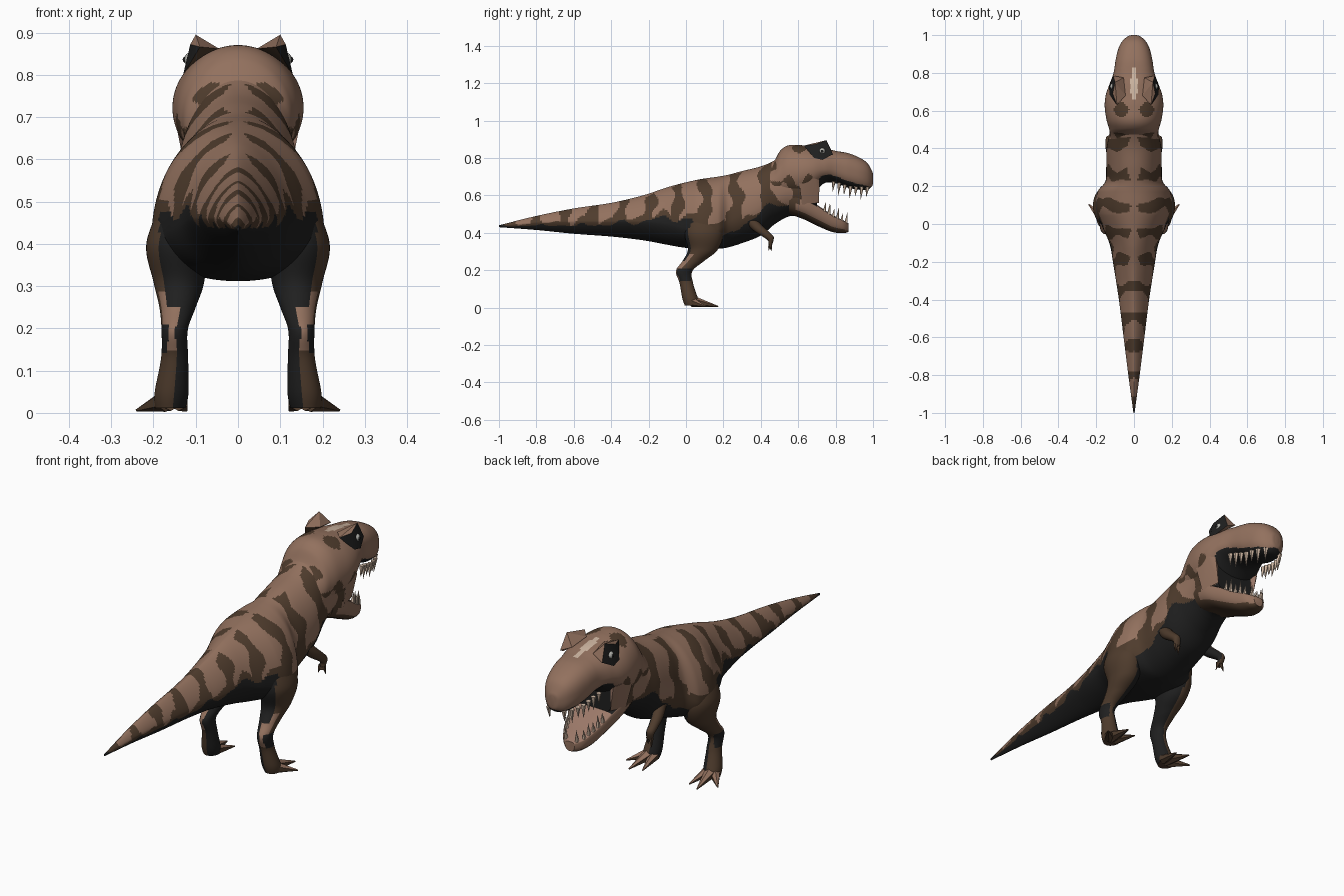
import bpy, bmesh
from math import sin, cos, pi
from mathutils import Vector, Matrix

if "Cube" in bpy.data.objects:
    bpy.data.objects.remove(bpy.data.objects["Cube"])

PALETTE = {"brown_hide": (.29, .165, .112), "dark_stripe": (.078, .045, .026),
           "black_belly": (.014, .014, .014), "cream": (.62, .47, .36),
           "mouth_flesh": (.33, .19, .14), "eye_grey": (.45, .45, .42)}
MATS = []
for label, rgb in PALETTE.items():
    m = bpy.data.materials.new(label)
    m.use_nodes = True
    m.diffuse_color = (*rgb, 1)
    m.node_tree.nodes["Principled BSDF"].inputs["Base Color"].default_value = (*rgb, 1)
    MATS.append(m)
BROWN, DARK, BLACK, CREAM, FLESH, GREY = range(6)


def finish(name, bm, rule, mirrored=False, angle=0.7):
    """Colour faces by rule and turn the bmesh into an object."""
    bmesh.ops.recalc_face_normals(bm, faces=bm.faces)
    for f in bm.faces:
        f.material_index = rule(f.calc_center_median(), f.normal) if callable(rule) else rule
    mesh = bpy.data.meshes.new(name)
    bm.to_mesh(mesh)
    bm.free()
    for m in MATS:
        mesh.materials.append(m)
    ob = bpy.data.objects.new(name, mesh)
    bpy.context.collection.objects.link(ob)
    if mirrored:
        ob.modifiers.new("Mirror", 'MIRROR').use_mirror_merge = False
    bpy.ops.object.select_all(action='DESELECT')
    ob.select_set(True)
    bpy.context.view_layer.objects.active = ob
    if angle:
        bpy.ops.object.shade_smooth_by_angle(angle=angle)


def spline(rows, steps):
    """Smoothly interpolate rows of section numbers."""
    out = []
    for i in range(len(rows) - 1):
        a, b, c, d = (rows[max(0, min(len(rows) - 1, i + k))] for k in (-1, 0, 1, 2))
        for s in range(steps):
            t = s / steps
            out.append([q + .5 * t * (r - p + t * (2*p - 5*q + 4*r - w + t * (3*(q - r) + w - p)))
                        for p, q, r, w in zip(a, b, c, d)])
    return out + [list(rows[-1])]


def loft(name, rows, place, rule, seg=32, steps=6, mirrored=False):
    bm = bmesh.new()
    rings = [[bm.verts.new(place(row, 2 * pi * k / seg)) for k in range(seg)]
             for row in spline(rows, steps)]
    for r, s in zip(rings, rings[1:]):
        for k in range(seg):
            j = (k + 1) % seg
            bm.faces.new((r[k], r[j], s[j], s[k]))
    bm.faces.new(rings[0])
    bm.faces.new(rings[-1])
    finish(name, bm, rule, mirrored)


def spikes(name, items, rule, sides=5, end=0.0):
    """Mirrored tapered cones given as (base, tip, radius)."""
    bm = bmesh.new()
    for base, tip, rad in items:
        a, b = Vector(base), Vector(tip)
        mat = Matrix.Translation((a + b) / 2) @ (b - a).to_track_quat('Z', 'Y').to_matrix().to_4x4()
        bmesh.ops.create_cone(bm, cap_ends=True, segments=sides, radius1=rad, radius2=end,
                              depth=(b - a).length, matrix=mat)
    finish(name, bm, rule, True, 0)


def power(v, p):
    return abs(v) ** p * (1 if v > 0 else -1)


def lerp(table, v):
    for (a, p), (b, q) in zip(table, table[1:]):
        if v <= b:
            return p + (q - p) * max(0, (v - a) / (b - a))
    return table[-1][1]


def section(shape):
    """Upright section: y, top, widest height, bottom, half width; shape is roundness along y."""
    def place(r, a):
        y, zt, zm, zb, w = r
        p = lerp(shape, y)
        s = power(sin(a), p)
        return Vector((w * power(cos(a), p), y, zm + s * ((zt - zm) if s > 0 else (zm - zb))))
    return place


# Hide pattern: black belly, ragged dark edge, paired stripes on the back
BELLY = [(-1, .43), (-.6, .43), (-.3, .455), (-.1, .48), (.03, .47), (.07, .38), (.2, .38),
         (.28, .41), (.35, .48), (.43, .54), (.6, .55)]
EDGE = [(-1, .445), (-.6, .455), (-.3, .48), (-.1, .5), (.05, .485), (.2, .45), (.3, .46),
        (.43, .56), (.6, .57)]


def hide(c, n):
    x, y, z = abs(c.x), c.y, c.z
    if y > .695 and n.y > .8:
        return BLACK
    wave = .012 * sin(31 * y) + .007 * sin(57 * y + 2)
    if z < lerp(BELLY, y) + wave or n.z < -.5:
        return BLACK
    if z < lerp(EDGE, y) + wave + .015 * sin(43 * y):
        return DARK
    if y > -.25 and x < .025 + .008 * sin(50 * y):
        return BROWN
    s = cos(2 * pi * (y - .1 + .012 * sin(30 * z)) / (.165 if y > .1 else .148))
    return DARK if s + .35 * sin(50 * z + 9 * y) > .2 + .3 * n.z else BROWN


# Tail, trunk with hips, and neck
loft("body", [
    (-1, .44, .435, .43, .003), (-.8, .49, .455, .415, .03), (-.6, .53, .46, .395, .055),
    (-.4, .56, .46, .38, .08), (-.23, .6, .46, .36, .107), (-.11, .64, .45, .338, .128),
    (-.02, .665, .43, .322, .165), (.08, .687, .415, .312, .203), (.17, .7, .42, .315, .193),
    (.225, .71, .46, .322, .152), (.3, .73, .5, .345, .147), (.4, .755, .55, .385, .145),
    (.48, .79, .6, .45, .13), (.56, .84, .64, .49, .125), (.64, .8, .64, .48, .125),
    (.7, .72, .62, .52, .11)],
    section([(-1, 1.4), (-.3, 1.4), (.05, 1), (1, .95)]), hide, 112, 20)


# Skull and snout
def skull_rule(c, n):
    x, y, z = abs(c.x), c.y, c.z
    if n.z < -.55 and y > .7:
        return BLACK
    if .66 < y < .84 and x < .004 + .018 * (1 - abs(y - .73) / .11) and n.z > .3:
        return CREAM
    blob = 1 - ((x - .068) / .042) ** 2
    if z > .76 and abs(y - .605) < .04 * blob or y < .53 and abs(z - .775 + .3 * x) < .025 * blob:
        return DARK
    if y < .68 and abs(z - .66 - .02 * sin(50 * y)) < .022 + .015 * sin(70 * y):
        return DARK
    return BROWN


loft("skull", [
    (.43, .75, .63, .5, .12), (.47, .782, .66, .53, .126), (.505, .84, .69, .56, .132),
    (.55, .868, .71, .57, .145), (.62, .868, .72, .58, .155), (.68, .86, .73, .61, .15),
    (.74, .852, .74, .665, .13), (.8, .838, .745, .665, .108), (.87, .825, .73, .64, .097),
    (.93, .8, .715, .63, .082), (.97, .772, .705, .63, .06), (.995, .73, .695, .65, .03),
    (1, .71, .69, .67, .01)], section([(.4, 1), (.72, 1), (.82, .82)]), skull_rule, 88, 12)


# Lower jaw with open mouth
def jaw_rule(c, n):
    if n.z > .5 and c.y > .6:
        return FLESH if c.y > .7 else BLACK
    return DARK if n.z < -.5 or c.y < .6 + .02 * sin(90 * c.z) else BROWN


loft("lower_jaw", [
    (.55, .64, .6, .5, .115), (.63, .595, .57, .472, .118), (.7, .55, .535, .438, .102),
    (.78, .497, .485, .405, .078), (.84, .467, .458, .398, .056), (.87, .45, .44, .405, .025)],
    section([(0, .75), (1, .75)]), jaw_rule, 32, 8)

# Cheek webs joining the jaws
bm = bmesh.new()
for p in [(.15, .6, .7), (.142, .69, .69), (.12, .715, .68), (.1, .71, .56),
          (.12, .62, .55), (.105, .64, .62), (.095, .7, .66)]:
    bm.verts.new(p)
bmesh.ops.convex_hull(bm, input=bm.verts[:])
finish("cheeks", bm, lambda c, n: BROWN if n.x > 0 else FLESH, True)

# Brow ridges with dark eye sockets
bm = bmesh.new()
for p in [(.1, .75, .895), (.11, .785, .82), (.132, .73, .79), (.055, .775, .845),
          (.045, .68, .862), (.09, .63, .866), (.13, .685, .8), (.113, .69, .872)]:
    bm.verts.new(p)
bmesh.ops.convex_hull(bm, input=bm.verts[:])
finish("brow_ridges", bm, lambda c, n: BLACK if n.x > .6 else DARK if n.y < -.3 else BROWN,
       True, .5)

# Eyes
for name, mat, x, r in (("eyeballs", GREY, .11, .018), ("pupils", BLACK, .123, .008)):
    bm = bmesh.new()
    bmesh.ops.create_uvsphere(bm, u_segments=12, v_segments=8, radius=r,
                              matrix=Matrix.Translation((x, .728, .836)))
    finish(name, bm, mat, True, 1)

# Teeth along both jaws
LIP = [(.74, .675), (.8, .675), (.87, .65), (.97, .645)]
HALF = [(.74, .115), (.8, .092), (.87, .08), (.93, .066), (.97, .04)]
upper, lower = [], []
for i in range(7):
    y = .79 + .03 * i
    x, z = lerp(HALF, y), lerp(LIP, y)
    upper.append(((x, y, z), (x * .97, y - .006, z - .055 - .014 * (i % 2)), .012))
for i in range(6):
    y = .74 + .023 * i
    x = lerp([(.72, .088), (.78, .068), (.84, .046), (.86, .022)], y)
    z = lerp([(.72, .53), (.78, .485), (.86, .445)], y)
    lower.append(((x, y, z), (x * 1.03, y + .008, z + .05 + .014 * (i % 2)), .01))
spikes("upper_teeth", upper, CREAM)
spikes("lower_teeth", lower, CREAM)


# Legs: rows are height, x, y, side radius, depth radius
def leg_rule(c, n):
    if n.x < -.1 or (c.z > .25 and n.y < -.5 and c.x < .185 - .1 * max(0, .4 - c.z)):
        return BLACK
    if .14 < c.z < .21 and n.x > .6:
        return BLACK
    if .15 < c.z < .27 + .02 * sin(60 * c.y) and n.y < -.35:
        return BROWN
    return DARK


loft("legs", [
    (.5, .125, .09, .055, .085), (.4, .145, .095, .072, .104), (.31, .14, .09, .06, .08),
    (.25, .143, .04, .043, .058), (.195, .15, -.01, .031, .044), (.13, .15, .002, .032, .036),
    (.05, .157, .022, .04, .042), (.012, .16, .035, .036, .042)],
    lambda r, a: Vector((r[1] + r[3] * cos(a), r[2] + r[4] * sin(a), r[0])),
    leg_rule, 40, 12, True)

# Spread toes
spikes("toes", [((.175, .035, .028), (.24, .105, .006), .026),
                ((.16, .035, .034), (.178, .172, .006), .03),
                ((.14, .04, .028), (.122, .15, .006), .024)],
       lambda c, n: BROWN if n.z > .5 else DARK, 6, .003)

# Short arms: rows are x, y, z, radius
loft("arms", [(.105, .34, .47, .03), (.122, .385, .425, .026), (.13, .43, .39, .021),
              (.13, .455, .365, .018), (.125, .45, .33, .014)],
     lambda r, a: Vector((r[0] + r[3] * cos(a), r[1] + .8 * r[3] * sin(a),
                          r[2] + .6 * r[3] * sin(a))),
     lambda c, n: BLACK if n.x < -.4 else DARK, 16, 6, True)
spikes("fingers", [((.132, .45, .34), (.14, .458, .298), .011),
                   ((.118, .45, .34), (.11, .44, .302), .011)], DARK)
